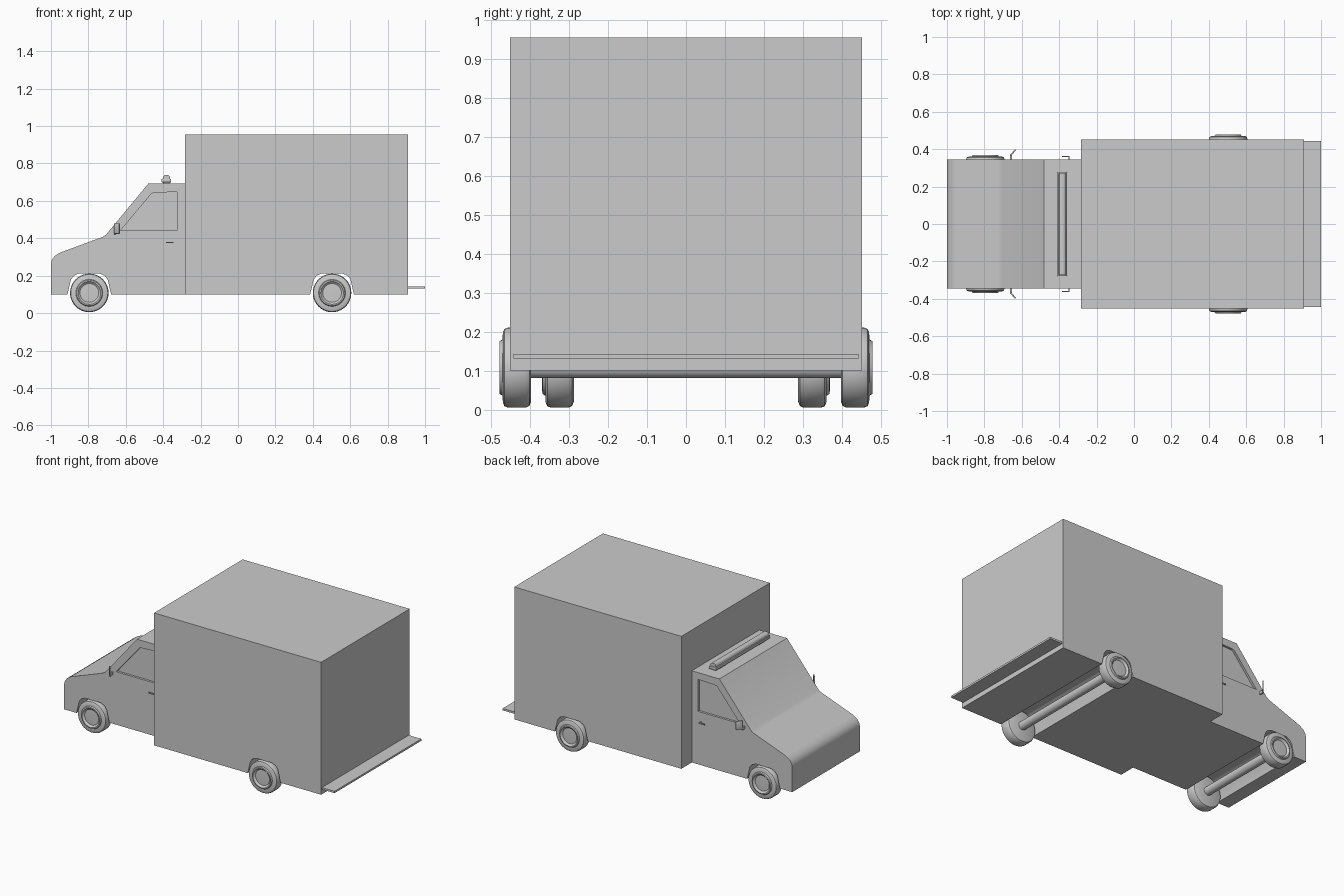
import bpy, bmesh, math
from mathutils import Vector, Matrix

if "Cube" in bpy.data.objects:
    bpy.data.objects.remove(bpy.data.objects["Cube"])


def finish(name, bm, smooth=None):
    bmesh.ops.remove_doubles(bm, verts=bm.verts, dist=1e-6)
    bmesh.ops.recalc_face_normals(bm, faces=bm.faces)
    me = bpy.data.meshes.new(name)
    bm.to_mesh(me)
    bm.free()
    ob = bpy.data.objects.new(name, me)
    bpy.context.collection.objects.link(ob)
    if smooth:
        shade(ob, smooth)
    return ob


def activate(ob):
    bpy.ops.object.select_all(action='DESELECT')
    ob.select_set(True)
    bpy.context.view_layer.objects.active = ob


def shade(ob, deg):
    activate(ob)
    bpy.ops.object.shade_smooth_by_angle(angle=math.radians(deg))


def extrude(name, pts, y0, y1, smooth=None):
    """Extrude an x-z outline from y0 to y1."""
    bm = bmesh.new()
    f = bm.faces.new([bm.verts.new((x, y0, z)) for x, z in pts])
    r = bmesh.ops.extrude_face_region(bm, geom=[f])
    bmesh.ops.translate(bm, vec=(0, y1 - y0, 0),
                        verts=[v for v in r['geom'] if isinstance(v, bmesh.types.BMVert)])
    return finish(name, bm, smooth)


def box(name, lo, hi, bevel=0, rot=0):
    lo, hi = Vector(lo), Vector(hi)
    bm = bmesh.new()
    bmesh.ops.create_cube(bm, size=1)
    bmesh.ops.scale(bm, vec=hi - lo, verts=bm.verts)
    if bevel:
        bmesh.ops.bevel(bm, geom=bm.edges[:], offset=bevel, segments=2, affect='EDGES', profile=0.5)
    bmesh.ops.rotate(bm, matrix=Matrix.Rotation(rot, 3, 'Z'), verts=bm.verts)
    bmesh.ops.translate(bm, vec=(lo + hi) / 2, verts=bm.verts)
    return finish(name, bm, 40 if bevel else None)


def lathe(name, profile, x, y, z, side=1, steps=40):
    """Revolve (radius, offset) pairs about the y axis."""
    bm = bmesh.new()
    vs = [bm.verts.new((r, o * side, 0)) for r, o in profile]
    es = [bm.edges.new(p) for p in zip(vs, vs[1:])]
    bmesh.ops.spin(bm, geom=vs + es, axis=(0, 1, 0), cent=(0, 0, 0),
                   angle=math.tau, steps=steps, use_duplicate=False)
    bmesh.ops.translate(bm, vec=(x, y, z), verts=bm.verts)
    return finish(name, bm, 35)


def arch(cx):
    """Wheel arch outline, right to left."""
    return [(cx + dx, z) for dx, z in ((.117, .10), (.098, .18), (.083, .20), (.055, .212),
                                       (-.055, .212), (-.083, .20), (-.098, .18), (-.117, .10))]


FX, RX, WZ = -.795, .503, .108

# Cab body with through wheel arch
cab = extrude('cab', [(-1, .10), (-1, .265), (-.995, .285), (-.98, .305), (-.955, .322),
                      (-.725, .407), (-.705, .42), (-.48, .692), (-.283, .692), (-.283, .10)]
              + arch(FX), -.345, .345)

# Side window recesses
for s in (-1, 1):
    cut = extrude('window_cutter', [(-.628, .442), (-.462, .64), (-.445, .644),
                                    (-.327, .648), (-.327, .442)], s * .331, s * .40)
    mod = cab.modifiers.new('window', 'BOOLEAN')
    mod.object, mod.operation, mod.solver = cut, 'DIFFERENCE', 'EXACT'
    activate(cab)
    bpy.ops.object.modifier_apply(modifier=mod.name)
    bpy.data.objects.remove(cut)
shade(cab, 40)

# Cargo box and rear step
extrude('cargo_box', [(-.283, .10), (-.283, .955), (.91, .955), (.91, .10)] + arch(RX), -.452, .452)
box('rear_step', (.90, -.443, .131), (1.0, .443, .143))

# Roof light bar: foot, base and tapered lens
for s in (-1, 1):
    box('light_bar_foot', (-.40, s * .2 - .03, .688), (-.366, s * .2 + .03, .703))
box('light_bar_base', (-.409, -.278, .699), (-.357, .278, .718), .004)
extrude('light_bar_lens', [(-.403, .715), (-.401, .73), (-.393, .738), (-.373, .738),
                           (-.365, .73), (-.363, .715)], -.27, .27, 50)

# Wheels and axles
tyre = [(0, 0), (.088, 0), (.098, .004), (.103, .014), (.103, .058), (.099, .068), (.09, .072),
        (.072, .073), (.068, .08), (.061, .081), (.056, .074), (.05, .07), (0, .072)]
for label, x, y in (('front', FX, .288), ('rear', RX, .398)):
    for s in (-1, 1):
        lathe(label + '_wheel', tyre, x, s * y, WZ, s)
    half = y + .01
    lathe(label + '_axle', [(0, -half), (.027, -half), (.027, half), (0, half)], x, 0, WZ, 1, 24)

# Door handles and mirrors on both sides
for s in (-1, 1):
    box('door_handle', (-.385, s * .361 - .003, .374), (-.345, s * .361 + .003, .381))
    box('door_handle_mount', (-.351, s * .352 - .01, .374), (-.345, s * .352 + .01, .381))
    box('mirror_arm', (-.662, s * .356 - .014, .418), (-.652, s * .356 + .014, .436))
    box('mirror', (-.667, s * .382 - .004, .424), (-.627, s * .382 + .004, .48), .002,
        s * math.radians(50))
